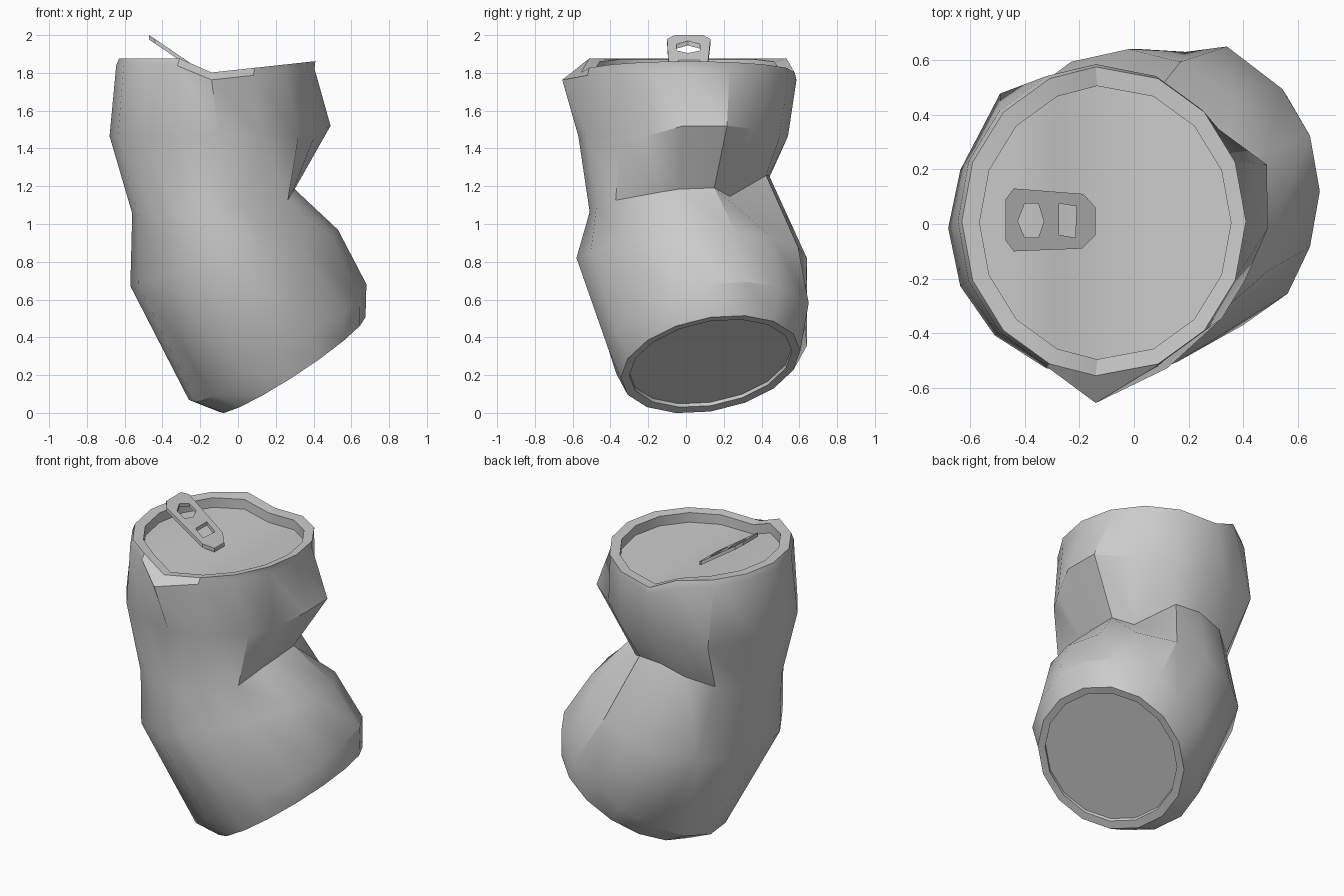
import bpy, bmesh
from math import cos, sin, pi, radians

if "Cube" in bpy.data.objects:
    bpy.data.objects.remove(bpy.data.objects["Cube"])

N = 16  # sides; index 0 = right, 4 = back, 8 = left, 12 = front


def ring(cx, cy, rx, ry, z, sx=0, sy=0, dents={}):
    """Tilted oval of N points, with single points pushed by dents."""
    pts = []
    for i in range(N):
        a = 2 * pi * i / N
        dx, dy = rx * cos(a), ry * sin(a)
        o = dents.get(i, (0, 0, 0))
        pts.append((cx + dx + o[0], cy + dy + o[1], z + sx * dx + sy * dy + o[2]))
    return pts


def fold(pts):
    """Bend a flat ring along the crease that crosses the lid at x = -0.14."""
    def drop(x):
        if x < -.14:
            return -.075 * min(1, max(0, (x + .31) / .17))
        return -.075 + .06 * (x + .14) / .55
    return [(x, y, z + drop(x)) for x, y, z in pts]


def loft(name, rings, cap_top=False, cap_bottom=False):
    bm = bmesh.new()
    vs = [[bm.verts.new(p) for p in r] for r in rings]
    for a, b in zip(vs, vs[1:]):
        for k in range(N):
            j = (k + 1) % N
            bm.faces.new((a[k], b[k], b[j], a[j]))
    if cap_top:  # strips running front to back, so the lid can fold
        t = vs[0]
        bm.faces.new((t[0], t[1], t[15]))
        bm.faces.new((t[7], t[8], t[9]))
        for k in range(1, 7):
            bm.faces.new((t[k], t[k + 1], t[N - k - 1], t[N - k]))
    if cap_bottom:
        bm.faces.new(vs[-1][::-1])
    return finish(name, bm, 30)


def finish(name, bm, angle):
    me = bpy.data.meshes.new(name)
    bm.to_mesh(me)
    bm.free()
    ob = bpy.data.objects.new(name, me)
    bpy.context.collection.objects.link(ob)
    bpy.ops.object.select_all(action='DESELECT')
    ob.select_set(True)
    bpy.context.view_layer.objects.active = ob
    bpy.ops.object.shade_smooth_by_angle(angle=radians(angle))
    return ob


# Folded rim and lid edge
mid = {4: (-.03, 0, 0), 12: (-.03, 0, 0)}
rim = fold(ring(-.11, .01, .52, .565, 1.877, dents=mid))
rim_inner = fold(ring(-.105, .005, .46, .50, 1.872, dents=mid))
lid_edge = fold(ring(-.105, .005, .46, .50, 1.81, dents=mid))

# Crumpled body, from neck to foot
neck = fold(ring(-.12, .01, .525, .575, 1.838, 0, 0,
                 {12: (-.02, -.09, 0), 4: (-.02, 0, 0)}))
upper = ring(-.1, -.015, .58, .555, 1.465, 0, 0,
             {0: (.01, 0, .055), 1: (.05, .02, .055), 2: (0, -.03, .04),
              15: (-.03, .02, 0), 14: (.01, .06, 0), 6: (.02, .10, 0)})
crease = ring(-.13, -.04, .43, .47, 1.12, .15, .12,
              {1: (.025, .01, -.01), 2: (.02, -.06, -.06), 3: (0, .03, .06),
               4: (0, .01, .08), 5: (0, .03, .06), 6: (0, .03, .03),
               15: (.02, .08, .01), 14: (.09, 0, 0)})
belly = ring(-.02, .03, .55, .61, .82, .27, 0,
             {13: (-.03, .03, -.02), 14: (-.03, .08, -.03), 15: (0, .03, 0),
              3: (-.02, 0, 0)})
low = ring(.21, .12, .47, .53, .365, .63, .17,
           {0: (0, 0, .02), 1: (0, 0, .02), 2: (0, 0, .03), 3: (-.05, .04, .02),
            4: (-.02, -.02, .02), 5: (0, .03, .02), 11: (0, 0, .04),
            12: (0, 0, .06), 13: (.01, 0, .045), 14: (.02, 0, .02)})
foot = ring(.285, .13, .39, .475, .257, .64, .15)
loft("can_body", [rim, neck, upper, crease, belly, low, foot])

# Sunken lid with raised rim
loft("lid", [lid_edge, rim_inner, rim], cap_top=True)

# Slightly recessed base
base_rim = ring(.285, .13, .35, .43, .262, .64, .15)
base_in = ring(.28, .129, .35, .43, .28, .64, .15)
loft("base", [foot, base_rim, base_in], cap_bottom=True)

# Lifted pull tab: flat outline with two holes, sheared upward
outlines = [
    [(-.47, -.06), (-.44, -.10), (-.19, -.09), (-.14, -.04),
     (-.14, .06), (-.185, .11), (-.44, .13), (-.47, .09)],
    [(-.40, -.05), (-.35, -.05), (-.33, .01), (-.35, .075), (-.40, .075), (-.425, .01)],
    [(-.275, -.04), (-.215, -.05), (-.21, .065), (-.275, .075)],
]
cu = bpy.data.curves.new("tab_outline", 'CURVE')
cu.dimensions = '2D'
cu.fill_mode = 'BOTH'
cu.extrude = .012
for pts in outlines:
    sp = cu.splines.new('POLY')
    sp.points.add(len(pts) - 1)
    for p, (x, y) in zip(sp.points, pts):
        p.co = (x, y, 0, 1)
    sp.use_cyclic_u = True
tmp = bpy.data.objects.new("tab_outline", cu)
bpy.context.collection.objects.link(tmp)
bpy.context.view_layer.update()
me = bpy.data.meshes.new_from_object(tmp.evaluated_get(bpy.context.evaluated_depsgraph_get()))
bm = bmesh.new()
bm.from_mesh(me)
bpy.data.objects.remove(tmp)
bmesh.ops.remove_doubles(bm, verts=bm.verts, dist=1e-4)
for v in bm.verts:
    v.co.z += 1.988 - (v.co.x + .47) * .68
bmesh.ops.recalc_face_normals(bm, faces=bm.faces)
finish("pull_tab", bm, 30)
